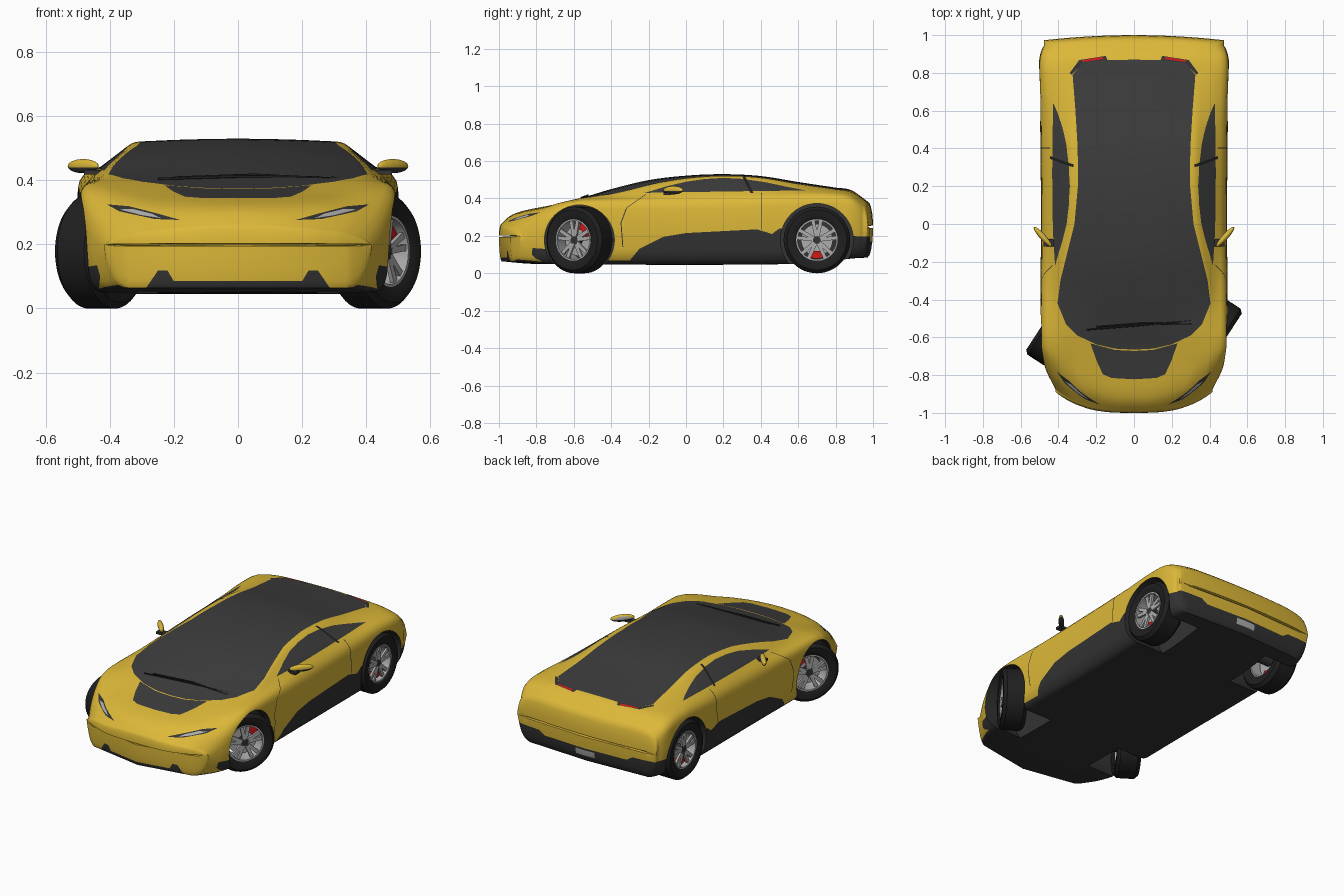
import bpy, bmesh, math
from math import pi, sin, cos, radians
from mathutils import Vector, Matrix

if "Cube" in bpy.data.objects:
    bpy.data.objects.remove(bpy.data.objects["Cube"])


def material(name, r, g, b):
    m = bpy.data.materials.new(name)
    m.use_nodes = True
    m.diffuse_color = (r, g, b, 1)
    m.node_tree.nodes["Principled BSDF"].inputs["Base Color"].default_value = (r, g, b, 1)
    return m


PALETTE = [material("yellow paint", .72, .48, .04), material("dark glass", .045, .045, .045),
           material("dark trim", .033, .033, .033), material("silver", .42, .42, .42),
           material("red", .6, .01, .01), material("tyre rubber", .014, .014, .014)]
YELLOW, GLASS, TRIM, SILVER, RED, RUBBER = range(len(PALETTE))


def finish(name, bm, angle=35):
    mesh = bpy.data.meshes.new(name)
    bm.to_mesh(mesh)
    bm.free()
    for m in PALETTE:
        mesh.materials.append(m)
    ob = bpy.data.objects.new(name, mesh)
    bpy.context.collection.objects.link(ob)
    smooth(ob, angle)
    return ob


def smooth(ob, angle=35):
    bpy.ops.object.select_all(action='DESELECT')
    ob.select_set(True)
    bpy.context.view_layer.objects.active = ob
    bpy.ops.object.shade_smooth_by_angle(angle=radians(angle))


def spline(*pts):
    """Smooth curve through (position, value) pairs."""
    def slope(i):
        a, b = pts[max(i - 1, 0)], pts[min(i + 1, len(pts) - 1)]
        return (b[1] - a[1]) / (b[0] - a[0])

    def value(s):
        i = max(k for k in range(len(pts) - 1) if k == 0 or pts[k][0] <= s)
        (a, u), (b, v) = pts[i], pts[i + 1]
        h = b - a
        t = (s - a) / h
        return (u * (1 + 2 * t) * (1 - t) ** 2 + v * t * t * (3 - 2 * t)
                + h * slope(i) * t * (1 - t) ** 2 - h * slope(i + 1) * t * t * (1 - t))
    return value


# Feature lines running along the body
floor = spline((-1, .065), (-.8, .05), (.6, .05), (.9, .08), (1, .085))
width = spline((-1, .41), (-.9, .465), (-.75, .495), (-.6, .5), (0, .495), (.6, .5), (.87, .505), (.95, .49), (1, .46))
waist_z = spline((-1, .17), (-.7, .22), (.8, .25), (1, .25))
shoulder_z = spline((-1, .2), (-.9, .28), (-.75, .35), (-.65, .373), (-.55, .385), (0, .38), (.5, .4), (.7, .415), (.9, .4), (1, .33))
belt_x = spline((-1, .33), (-.9, .39), (-.75, .42), (-.5, .43), (.3, .43), (.8, .42), (1, .4))
belt_z = spline((-1, .23), (-.9, .3), (-.75, .367), (-.55, .398), (-.3, .412), (0, .434), (.6, .445), (.8, .44), (.9, .42), (1, .36))
rail_x = spline((-1, .22), (-.9, .28), (-.75, .32), (-.6, .37), (-.4, .4), (-.2, .368), (0, .335), (.4, .327), (.75, .34), (1, .32))
rail_z = spline((-1, .24), (-.9, .315), (-.75, .36), (-.6, .395), (-.4, .425), (-.2, .472), (0, .506), (.2, .52), (.4, .51), (.6, .477), (.8, .449), (.9, .43), (1, .365))
top_z = spline((-1, .25), (-.95, .3), (-.9, .325), (-.82, .345), (-.66, .375), (-.55, .405), (-.4, .45), (-.2, .498), (0, .522),
               (.2, .53), (.4, .52), (.6, .488), (.8, .458), (.88, .446), (.95, .4), (1, .36))


def half_section(s):
    """Half cross-section with each corner rounded by its own radius."""
    w, f, g, r, top = width(s), floor(s), rail_x(s), rail_z(s), top_z(s)
    pts = [(0, f), (w - .05, f), (w - .015, f + .05), (w, waist_z(s)), (w - .008, shoulder_z(s)),
           (belt_x(s), belt_z(s)), (g, r), (g / 2, top - (top - r) / 4), (0, top)]
    pts = [Vector(p) for p in pts]
    out = [pts[0]]
    for a, p, b, rad in zip(pts, pts[1:], pts[2:], (.03, .03, .08, .04, .03, .02, .1)):
        u, v = (p + (q - p) * min(rad / (q - p).length, .45) for q in (a, b))
        out += [u * (1 - t) ** 2 + p * 2 * t * (1 - t) + v * t * t for t in (0, .33, .67, 1)]
    return out + [pts[-1]]


# Body loft; both ends close by flattening towards a bumper line
FRONT, BACK, N = -.985, .97, 90
caps = (.04, .25, .5, .75, .92)
stations = [(FRONT, t) for t in caps]
stations += [(FRONT + (BACK - FRONT) * (1 - cos(pi * i / N)) / 2, 1) for i in range(N + 1)]
stations += [(BACK, t) for t in reversed(caps)]
bm = bmesh.new()
rings = []
for s, t in stations:
    half = half_section(s)
    ring = half + [Vector((-p.x, p.y)) for p in half[-2:0:-1]]
    mid, bulge = (.2, -.015) if s < 0 else (.25, .03)
    nose = .2 * min(max((-.6 - s) / .4, 0), 1)
    tail = .03 * min(max((s - .8) / .17, 0), 1)
    rings.append([bm.verts.new((p.x, s + nose * abs(2 * p.x) ** 3 - tail * (2 * p.x) ** 2 + bulge * math.sqrt(1 - t * t),
                                mid + (p.y - mid) * t)) for p in ring])
for r, q in zip(rings, rings[1:]):
    for i in range(len(r)):
        j = (i + 1) % len(r)
        bm.faces.new((r[i], r[j], q[j], q[i]))
ends = [bm.faces.new(rings[0]), bm.faces.new(rings[-1])]
bmesh.ops.triangulate(bm, faces=ends)
bmesh.ops.recalc_face_normals(bm, faces=bm.faces)
bm.normal_update()
for f in bm.faces:
    if f.normal.z < -.6 and f.calc_center_median().z < .1:
        f.material_index = TRIM
body = finish("body", bm)

# Wheel arches
WHEELS = (("front", -.57, .187, -33), ("rear", .7, .195, 0))
bm = bmesh.new()
for _, y, r, _ in WHEELS:
    for side in (1, -1):
        place = Matrix.Translation((side * .43, y, .178)) @ Matrix.Rotation(pi / 2, 4, 'Y')
        bmesh.ops.create_cone(bm, cap_ends=True, segments=56, radius1=r, radius2=r, depth=.36, matrix=place)
for f in bm.faces:
    f.material_index = TRIM
cutter = finish("arch_cutter", bm)
cutter.hide_render = True
mod = body.modifiers.new("arches", 'BOOLEAN')
mod.object = cutter
mod.operation = 'DIFFERENCE'
bm = bmesh.new()
bm.from_object(body, bpy.context.evaluated_depsgraph_get())
body.modifiers.clear()
bpy.data.objects.remove(cutter)


def paint(outline, axes, mat, keep):
    """Cut an outline into the body along a view direction and colour it, on both sides."""
    a, b = axes
    for side in (1, -1):
        poly = [Vector((u * side if a == 0 else u, v)) for u, v in outline]
        edges = list(zip(poly, poly[1:] + poly[:1]))
        for p, q in edges:
            lo = [min(p[k], q[k]) - .002 for k in (0, 1)]
            hi = [max(p[k], q[k]) + .002 for k in (0, 1)]
            faces = [f for f in bm.faces if keep(f, side)
                     and all(min(v.co[c] for v in f.verts) < hi[k] and max(v.co[c] for v in f.verts) > lo[k]
                             for k, c in enumerate(axes))]
            geom = set(faces) | {e for f in faces for e in f.edges} | {v for f in faces for v in f.verts}
            co, no = Vector(), Vector()
            co[a], co[b], no[a], no[b] = p.x, p.y, p.y - q.y, q.x - p.x
            if geom and no.length > 0:
                bmesh.ops.bisect_plane(bm, geom=list(geom), dist=1e-5, plane_co=co, plane_no=no.normalized())
                bm.normal_update()
        for f in bm.faces:
            if keep(f, side):
                c = f.calc_center_median()
                u, v = c[a], c[b]
                hits = [1 for p, q in edges if (p.y > v) != (q.y > v) and u < p.x + (v - p.y) * (q.x - p.x) / (q.y - p.y)]
                if len(hits) % 2:
                    f.material_index = mat


def upward(f, side): return f.normal.z > .3
def sideways(f, side): return f.normal.x * side > .2
def nose_face(f, side): return f.verts[0].co.y < -.72 and f.normal.y < .3
def tail_face(f, side): return f.verts[0].co.y > .88 and f.normal.z < .7


TOP, SIDE, END = (0, 1), (1, 2), (0, 2)
bm.normal_update()
# Windscreen, roof and rear glass in one sweep, then bonnet panel
paint([(0, -.665), (.1, -.66), (.2, -.637), (.3, -.59), (.36, -.53), (.405, -.42), (.39, -.3), (.36, -.18), (.315, 0),
       (.297, .2), (.298, .4), (.31, .6), (.325, .79), (.27, .855), (.15, .868), (0, .87)], TOP, GLASS, upward)
paint([(0, -.672), (.1, -.667), (.23, -.632), (.2, -.72), (.165, -.795), (.12, -.815), (0, -.822)], TOP, GLASS, upward)
# Tail lights
paint([(.14, .868), (.27, .853), (.33, .79), (.34, .8), (.29, .868), (.15, .89)], TOP, TRIM, upward)
paint([(.16, .873), (.27, .858), (.28, .866), (.17, .885)], TOP, RED, upward)
# Side windows, sills and door seams
paint([(-.22, .43), (-.1, .466), (0, .49), (.1, .504), (.2, .51), (.3, .505), (.42, .488), (.55, .46),
       (.64, .443), (.4, .44), (0, .434)], SIDE, GLASS, sideways)
paint([(.3, .52), (.315, .52), (.36, .43), (.345, .43)], SIDE, RUBBER, sideways)
paint([(-.34, .02), (-.25, .13), (-.12, .195), (0, .215), (.38, .235), (.46, .21), (.5, .24), (.6, .24), (.6, .02)],
      SIDE, TRIM, sideways)
for path in ([(-.22, .42), (-.32, .35), (-.35, .27), (-.34, .14)], [(.4, .43), (.4, .235)]):
    paint(path + [(y + .005, z) for y, z in reversed(path)], SIDE, TRIM, sideways)
# Headlights, front lip and corner vents
paint([(.18, .276), (.26, .279), (.37, .303), (.41, .325), (.34, .319), (.25, .296)], END, TRIM, nose_face)
paint([(.24, .282), (.3, .291), (.37, .309), (.33, .311), (.27, .296)], END, SILVER, nose_face)
paint([(0, .085), (.2, .085), (.22, .118), (.25, .118), (.285, .066), (.285, 0), (0, 0)], END, TRIM, nose_face)
paint([(.44, 0), (.43, .1), (.44, .135), (.48, .128), (.53, .09), (.53, 0)], END, TRIM, nose_face)
# Rear diffuser and plate
paint([(0, 0), (.6, 0), (.6, .2), (.32, .195), (.28, .17), (0, .17)], END, TRIM, tail_face)
paint([(0, .122), (.065, .122), (.065, .158), (0, .158)], END, SILVER, tail_face)
bm.to_mesh(body.data)
bm.free()
smooth(body)


def lathe(name, profile, mat, place, arc=(0, 2 * pi), steps=48):
    """Turn a closed (offset, radius) profile about the local x axis."""
    bm = bmesh.new()
    full = arc[1] - arc[0] > 6
    angles = [arc[0] + (arc[1] - arc[0]) * i / steps for i in range(steps + (not full))]
    rows = [[bm.verts.new(place @ Vector((x, r * cos(t), r * sin(t)))) for x, r in profile] for t in angles]
    n = len(profile)
    for p, q in zip(rows, rows[1:] + (rows[:1] if full else [])):
        for i in range(n):
            bm.faces.new((p[i], p[(i + 1) % n], q[(i + 1) % n], q[i]))
    if not full:
        bm.faces.new(rows[0])
        bm.faces.new(rows[-1])
    bmesh.ops.recalc_face_normals(bm, faces=bm.faces)
    for f in bm.faces:
        f.material_index = mat
    return finish(name, bm)


def band(x0, x1, r0, r1): return [(x0, r0), (x0, r1), (x1, r1), (x1, r0)]


# Wheels, the front pair steered
for end, y, _, steer in WHEELS:
    for label, side in (("left", 1), ("right", -1)):
        name = end + "_" + label + "_"
        turn = radians(steer) + (0 if side > 0 else pi)
        place = Matrix.Translation((side * .425, y, .178)) @ Matrix.Rotation(turn, 4, 'Z')
        lathe(name + "tyre", [(-.06, .11), (-.07, .13), (-.07, .16), (-.05, .178), (.05, .178), (.07, .16), (.07, .13),
                              (.058, .11)], RUBBER, place)
        lathe(name + "rim", band(-.055, .06, .103, .111), SILVER, place)
        lathe(name + "brake_disc", band(-.005, .008, .01, .085), SILVER, place)
        lathe(name + "hub", band(-.02, .052, .001, .026), TRIM, place)
        lathe(name + "axle", band(-.16, -.005, .001, .03), TRIM, place)
        mid = (pi / 4 if side > 0 else .75 * pi) if end == "front" else -pi / 2
        lathe(name + "caliper", band(-.02, .03, .06, .1), RED, place, (mid - .5, mid + .5), 10)
        bm = bmesh.new()
        for k in range(10):
            angle = (k // 2) * 2 * pi / 5 + (.2 if k % 2 else -.2)
            bmesh.ops.create_cube(bm, size=1, matrix=place @ Matrix.Rotation(angle, 4, 'X')
                                  @ Matrix.Translation((.045, 0, .064)) @ Matrix.Diagonal((.014, .02, .088, 1)))
        for f in bm.faces:
            f.material_index = SILVER
        finish(name + "spokes", bm)

# Door mirrors: painted cap, dark base, reflective back
for label, side in (("left", 1), ("right", -1)):
    bm = bmesh.new()
    bmesh.ops.create_uvsphere(bm, u_segments=24, v_segments=14, radius=1)
    for f in bm.faces:
        c = f.calc_center_median()
        f.material_index = TRIM if c.z < -.3 else SILVER if c.y > .75 else YELLOW
    heading = Matrix.Rotation(side * radians(48), 4, 'Z')
    bm.transform(Matrix.Translation((side * .483, -.068, .444)) @ heading @ Matrix.Diagonal((.07, .016, .022, 1)))
    finish(label + "_mirror", bm)
    bm = bmesh.new()
    bmesh.ops.create_cube(bm, size=1, matrix=Matrix.Translation((side * .445, -.1, .425)) @ Matrix.Diagonal((.07, .04, .014, 1)))
    for f in bm.faces:
        f.material_index = TRIM
    finish(label + "_mirror_stalk", bm)

# Windscreen wipers
for name, pts in (("long_wiper", [(-.25, -.56, .404), (0, -.54, .412), (.3, -.51, .408)]),
                  ("short_wiper", [(-.2, -.545, .408), (.05, -.525, .417), (.31, -.53, .404)])):
    curve = bpy.data.curves.new(name, 'CURVE')
    curve.dimensions = '3D'
    curve.bevel_depth = .004
    path = curve.splines.new('POLY')
    path.points.add(len(pts) - 1)
    for point, co in zip(path.points, pts):
        point.co = (*co, 1)
    curve.materials.append(PALETTE[RUBBER])
    bpy.context.collection.objects.link(bpy.data.objects.new(name, curve))
